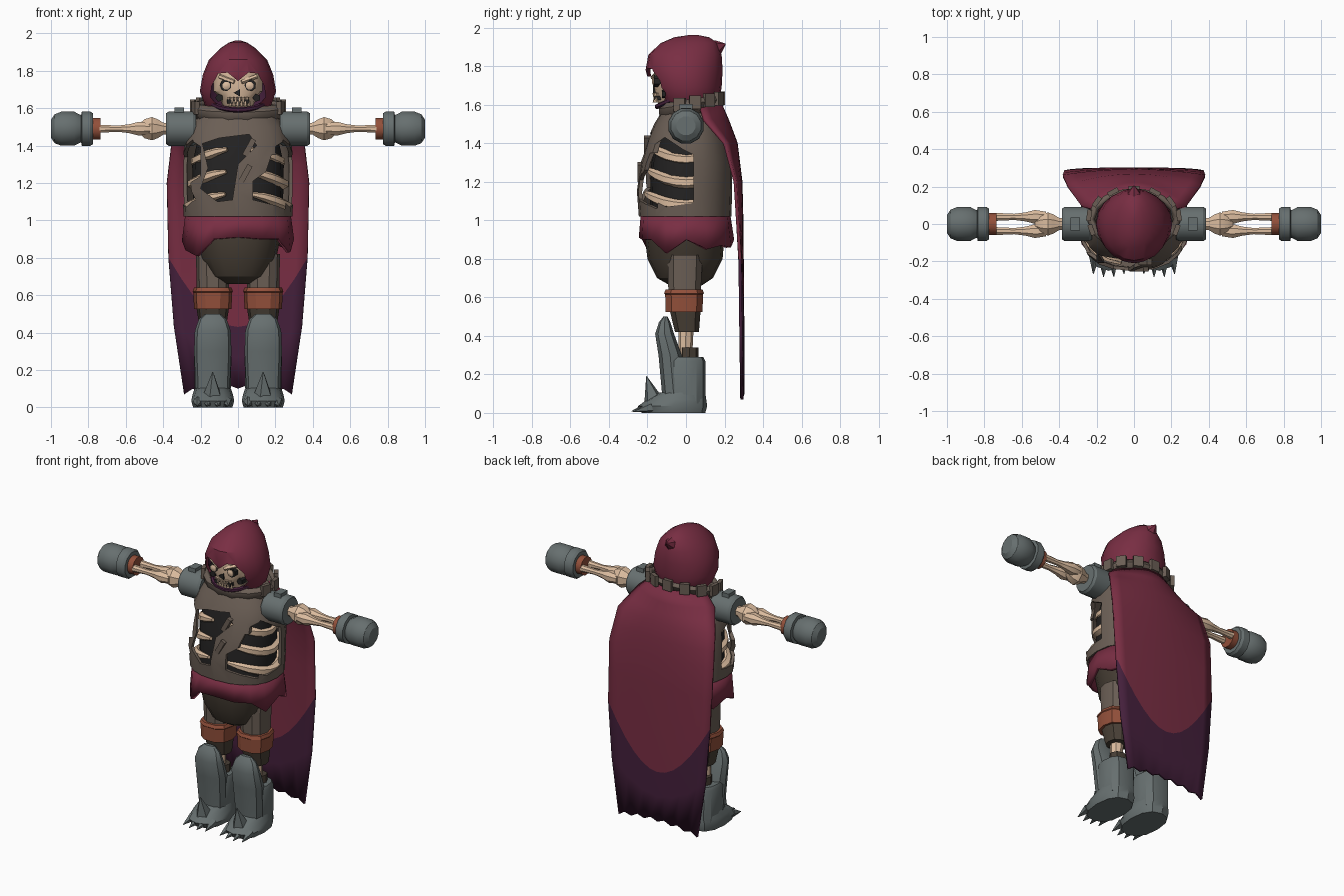
import bpy, bmesh, math
from mathutils import Vector

if "Cube" in bpy.data.objects:
    bpy.data.objects.remove(bpy.data.objects["Cube"])


def material(name, *rgb):
    m = bpy.data.materials.new(name)
    m.use_nodes = True
    m.diffuse_color = (*rgb, 1)
    m.node_tree.nodes["Principled BSDF"].inputs["Base Color"].default_value = (*rgb, 1)
    return m


MAROON = material("maroon_cloth", .19, .027, .056)
PURPLE = material("dark_purple_cloth", .058, .014, .044)
SHIRT = material("grey_brown_leather", .145, .112, .09)
PANTS = material("dark_brown_cloth", .065, .05, .036)
BONE = material("bone", .72, .51, .35)
STEEL = material("steel", .135, .16, .16)
LEATHER = material("tan_leather", .29, .08, .043)
DARK = material("hollow_black", .017, .016, .016)


def build(name, verts, faces, mats, fix=True):
    me = bpy.data.meshes.new(name)
    me.from_pydata([tuple(v) for v in verts], [], faces)
    for m in mats:
        me.materials.append(m)
    if fix:
        bm = bmesh.new()
        bm.from_mesh(me)
        bmesh.ops.recalc_face_normals(bm, faces=bm.faces)
        bm.to_mesh(me)
        bm.free()
    ob = bpy.data.objects.new(name, me)
    bpy.context.collection.objects.link(ob)
    return ob


def skin(rows, n, bottom=True, top=True):
    """Quads between consecutive rings of n vertices, with optional caps."""
    f = [(r * n + i, r * n + (i + 1) % n, (r + 1) * n + (i + 1) % n, (r + 1) * n + i)
         for r in range(rows - 1) for i in range(n)]
    if bottom:
        f.append(tuple(reversed(range(n))))
    if top:
        f.append(tuple(range((rows - 1) * n, rows * n)))
    return f


def loft(name, rings, mats, n=16, e=1.0, cx=0, tilt=0, bottom=True, top=True):
    """Stack of rounded rings: (z, half width, front y, back y)."""
    verts = []
    for z, rx, yf, yb in rings:
        for i in range(n):
            a = math.tau * i / n
            c, s = math.cos(a), math.sin(a)
            y = (yf + yb) / 2 + (yb - yf) / 2 * math.copysign(abs(s) ** e, s)
            verts.append((cx + rx * math.copysign(abs(c) ** e, c), y, z + tilt * y))
    return build(name, verts, skin(len(rings), n, bottom, top), mats, False)


def tube(name, pts, radii, mat, n=8, flat=1.0):
    """Round section swept along points; flat squeezes it sideways."""
    pts = [Vector(p) for p in pts]
    verts = []
    for k, p in enumerate(pts):
        d = pts[min(k + 1, len(pts) - 1)] - pts[max(k - 1, 0)]
        q = d.to_track_quat('Z', 'Y')
        for i in range(n):
            a = math.tau * (i + .5) / n
            verts.append(p + q @ Vector((math.cos(a) * flat, math.sin(a), 0)) * radii[k])
    return build(name, verts, skin(len(pts), n), [mat])


def arm_part(name, s, profile, mat, n=12, y=0):
    return tube(name, [(s * x, y, 1.49) for x, r in profile], [r for x, r in profile], mat, n)


def box(name, c, size, mat, rz=0, ry=0):
    v = [(x * size[0] / 2, y * size[1] / 2, z * size[2] / 2)
         for z in (-1, 1) for x, y in ((-1, -1), (1, -1), (1, 1), (-1, 1))]
    ob = build(name, v, skin(2, 4), [mat])
    ob.location, ob.rotation_euler = c, (0, ry, rz)
    return ob


def thicken(ob, t, offset=-1, inner=0):
    m = ob.modifiers.new("thickness", 'SOLIDIFY')
    m.thickness, m.offset, m.material_offset = t, offset, inner


def apply_all(ob):
    bpy.context.view_layer.objects.active = ob
    for m in list(ob.modifiers):
        bpy.ops.object.modifier_apply(modifier=m.name)


def cut(ob, outline, axis, lo, hi):
    """Cut a prism hole; outline is (x, z) along y, or (y, z) along x."""
    place = (lambda a, b, c: (a, c, b)) if axis == 'Y' else (lambda a, b, c: (c, a, b))
    cutter = build("cutter", [place(a, b, c) for c in (lo, hi) for a, b in outline],
                   skin(2, len(outline)), [DARK])
    cutter.hide_render = True
    m = ob.modifiers.new("hole", 'BOOLEAN')
    m.operation, m.object, m.solver = 'DIFFERENCE', cutter, 'EXACT'
    apply_all(ob)
    bpy.data.objects.remove(cutter)


# Torn shirt, hollow chest and ribs
shirt = loft("shirt", [(1.02, .29, -.245, .235), (1.15, .298, -.255, .24), (1.3, .298, -.235, .24),
                       (1.42, .285, -.2, .215), (1.5, .255, -.165, .185), (1.59, .19, -.11, .15)],
             [SHIRT], 20, .85)
shirt.data.polygons[-2].material_index = 0
thicken(shirt, .02)
cut(shirt, [(-.19, 1.41), (-.1, 1.44), (.06, 1.46), (.1, 1.4), (0, 1.3), (-.03, 1.11), (-.11, 1.1),
            (-.2, 1.17), (-.16, 1.28)], 'Y', -.4, -.06)
cut(shirt, [(.08, 1.21), (.15, 1.26), (.18, 1.35), (.25, 1.35), (.27, 1.2), (.25, 1.06), (.2, 1.08),
            (.08, 1.11)], 'Y', -.4, -.06)
side_hole = [(-.18, 1.38), (-.11, 1.43), (-.02, 1.37), (.04, 1.34), (.04, 1.09), (-.1, 1.07),
             (-.18, 1.11), (-.15, 1.2), (-.2, 1.24)]
for s in (1, -1):
    cut(shirt, side_hole, 'X', min(s * .2, s * .4), max(s * .2, s * .4))
loft("chest_hollow", [(1.04, .24, -.19, .19), (1.3, .245, -.18, .19), (1.5, .2, -.12, .13)],
     [DARK], 16, .85)
for s in (1, -1):
    for k, z in enumerate((1.11, 1.23, 1.35)):
        w = 1 - .07 * k
        path = []
        for j in range(9):
            a = math.radians(15 + 15 * j)
            path.append((s * .262 * math.sin(a) * w, -.215 * math.cos(a) * w,
                         z + .035 * math.cos(a * 2)))
        tube("rib", path, [.012] + [.022, .027, .029] + [.03] * 5, BONE, 6)
for x, z in ((.06, 1.39), (.04, 1.25)):
    box("shirt_stitch", (x, -.238 + (z - 1.25) * .25, z), (.03, .03, .1), SHIRT, ry=.5)

# Collar with upright tabs
collar = loft("collar", [(1.53, .22, -.14, .15), (1.6, .25, -.145, .19), (1.625, .235, -.13, .18)],
              [SHIRT], 14, 1, 0, .15, False, False)
thicken(collar, .03)
for i in range(9):
    a = math.radians(-20 + 27.5 * i)
    y = .025 + .165 * math.sin(a)
    box("collar_tab", (.242 * math.cos(a), y, 1.605 + .15 * y), (.025, .06, .07), SHIRT, a)

# Hood with face opening, lining and peak
hood = loft("hood", [(1.56, .13, -.1, .14), (1.61, .175, -.145, .17), (1.69, .204, -.185, .185),
                     (1.78, .188, -.21, .19), (1.86, .155, -.195, .185), (1.92, .095, -.13, .165),
                     (1.95, .05, -.06, .12), (1.962, .012, .02, .06)],
            [MAROON, PURPLE], 20, 1, 0, 0, False, True)
thicken(hood, .018, -1, 1)
half = [(.055, 1.79), (.105, 1.785), (.14, 1.72), (.148, 1.66), (.1, 1.605)]
cut(hood, [(0, 1.745)] + half + [(0, 1.585)] + [(-x, z) for x, z in reversed(half)], 'Y', -.4, -.04)
tube("hood_peak", [(0, .12, 1.88), (0, .17, 1.9), (0, .205, 1.915)], [.06, .035, .003], MAROON, 6)
tube("hood_lining", [(.15 * math.sin(a), -.02 - .13 * math.cos(a), 1.65 - .06 * math.cos(a))
                     for a in [math.radians(-80 + 20 * i) for i in range(9)]], [.014] * 9, PURPLE, 6)

# Skull
loft("skull", [(1.585, .06, -.125, .05), (1.62, .085, -.155, .08), (1.66, .1, -.16, .1),
               (1.69, .13, -.165, .1), (1.75, .13, -.168, .1), (1.8, .125, -.165, .1),
               (1.86, .07, -.1, .08)], [BONE], 16, .85)
for s in (1, -1):
    tube("eye_socket", [(s * .066, -.1, 1.722), (s * .066, -.166, 1.722)], [.032, .032], DARK, 7)
    tube("eye", [(s * .062, -.12, 1.72), (s * .062, -.17, 1.72), (s * .062, -.176, 1.72)],
         [.022, .022, .01], BONE, 8)
    tube("brow", [(s * .02, -.172, 1.74), (s * .1, -.145, 1.77)], [.012, .012], BONE, 5)
    tube("cheek_hollow", [(s * .1, -.08, 1.655), (s * .1, -.125, 1.655)], [.022, .022], DARK, 5)
tube("nose_hole", [(0, -.1, 1.682), (0, -.172, 1.682)], [.024, .024], DARK, 3)
box("mouth", (0, -.14, 1.635), (.12, .045, .022), DARK)
for i in range(6):
    x = -.05 + .02 * i
    y = -.164 + 4 * x * x
    tube("upper_tooth", [(x, y, 1.66), (x, y, 1.63)], [.011, .005], BONE, 5)
    tube("lower_tooth", [(x + .01, y, 1.612), (x + .01, y, 1.637)], [.01, .004], BONE, 5)

# Cape with a dark lower part and ragged hem: (z, y, half width, forward wrap)
CAPE = [(1.6, .18, .19, .11), (1.52, .215, .28, .12), (1.4, .26, .355, .06), (1.2, .285, .38, .03),
        (.8, .295, .372, .015), (.4, .295, .34, .01), (.05, .295, .285, .005)]


def cape_point(u, z):
    for a, b in zip(CAPE, CAPE[1:]):
        if z >= b[0]:
            t = (z - a[0]) / (b[0] - a[0])
            y, w, f = [a[k] + (b[k] - a[k]) * t for k in (1, 2, 3)]
            return (u * w, y - f * u * u, z)


COLS = 13
verts = []
for i in range(COLS):
    u = -1 + 2 * i / (COLS - 1)
    edge = .43 + .37 * u * u
    hem = .1 - .03 * u * u + .02 * (i % 2)
    for z in (1.6, 1.52, 1.46, 1.4, 1.3, 1.2, 1.0, edge, (edge + hem) / 2, hem):
        verts.append(cape_point(u, z))
R = len(verts) // COLS
cape = build("cape", verts, [(i * R + j, i * R + j + 1, i * R + R + j + 1, i * R + R + j)
                             for i in range(COLS - 1) for j in range(R - 1)], [MAROON, PURPLE])
for k, p in enumerate(cape.data.polygons):
    p.material_index = int(k % (R - 1) >= 7)
thicken(cape, .016, 0)

# Waist sash with ragged lower edge, and breeches
sash = loft("sash", [(.9, .3, -.245, .25), (1.03, .282, -.235, .23)], [MAROON], 16, .85,
            bottom=False, top=False)
drops = [0, .05, .03, .04, 0, .04, .03, .05, .01, .06, .09, 0, -.01, 0, 0, .07]
for v, d in zip(sash.data.vertices, drops):
    v.co.z -= d
thicken(sash, .025)
loft("breeches", [(.66, .08, -.08, .08), (.7, .15, -.15, .14), (.8, .205, -.2, .19),
                  (.92, .23, -.215, .2), (1.03, .26, -.22, .21)], [PANTS], 16, .9)

for s in (1, -1):
    # Arms
    arm_part("shoulder_guard", s, [(.225, .085), (.24, .095), (.37, .095), (.385, .085)], STEEL)
    box("shoulder_stud", (s * .315, 0, 1.585), (.05, .07, .035), STEEL)
    arm_part("upper_arm_bone", s, [(.36, .03), (.4, .035), (.43, .055), (.46, .067), (.5, .055),
                                   (.53, .025)], BONE, 8)
    for y in (-.038, .038):
        arm_part("forearm_bone", s, [(.47, .03), (.53, .04), (.58, .026), (.64, .018), (.74, .023)],
                 BONE, 8, y)
    arm_part("wrist_strap", s, [(.735, .06), (.785, .06)], LEATHER)
    arm_part("gauntlet_cuff", s, [(.775, .085), (.79, .095), (.835, .095), (.84, .07)], STEEL)
    arm_part("gauntlet_fist", s, [(.825, .07), (.85, .08), (.875, .094), (.945, .094), (.98, .08),
                                  (1, .05)], STEEL)
    # Legs
    cx = s * .135
    loft("thigh", [(.62, .085, -.095, .08), (.82, .09, -.1, .09)], [SHIRT], 10, .85, cx)
    loft("knee_band", [(.525, .1, -.11, .09), (.615, .104, -.112, .092), (.62, .108, -.118, .098),
                       (.64, .1, -.11, .09)], [LEATHER], 10, .8, cx)
    loft("knee_cloth", [(.42, .07, -.06, .07), (.54, .088, -.09, .08)], [PANTS], 10, .85, cx)
    loft("shin_bone", [(.25, .04, -.04, .03), (.45, .04, -.04, .04)], [BONE], 8, 1, cx)
    loft("boot_lining", [(.25, .06, -.03, .065), (.34, .06, -.03, .065)], [PANTS], 8, .85, cx)
    # Armoured boots
    loft("boot_shaft", [(.05, .095, -.12, .1), (.27, .1, -.13, .1), (.29, .09, -.12, .09)],
         [STEEL], 12, .75, cx)
    loft("shin_plate", [(.08, .09, -.125, 0), (.3, .1, -.145, -.02), (.41, .096, -.162, -.06),
                        (.47, .075, -.142, -.08), (.5, .04, -.118, -.095)], [STEEL], 10, .75, cx)
    loft("boot_foot", [(0, .105, -.23, .1), (.035, .115, -.25, .11), (.07, .108, -.2, .105),
                       (.105, .095, -.14, .1)], [STEEL], 12, .85, cx)
    tube("boot_spike", [(cx, -.17, .07), (cx, -.205, .19)], [.05, .002], STEEL, 5)
    for dx in (-.075, -.025, .025, .075):
        y = -.2 + abs(dx) * .3
        tube("toe_claw", [(cx + dx, y, .03), (cx + dx * 1.1, y - .09, .008)], [.03, .002], STEEL, 5)

# Soft shading that keeps creases
bpy.ops.object.select_all(action='DESELECT')
for ob in bpy.context.collection.objects:
    if ob.type == 'MESH':
        ob.select_set(True)
        bpy.context.view_layer.objects.active = ob
bpy.ops.object.shade_smooth_by_angle(angle=math.radians(32))
